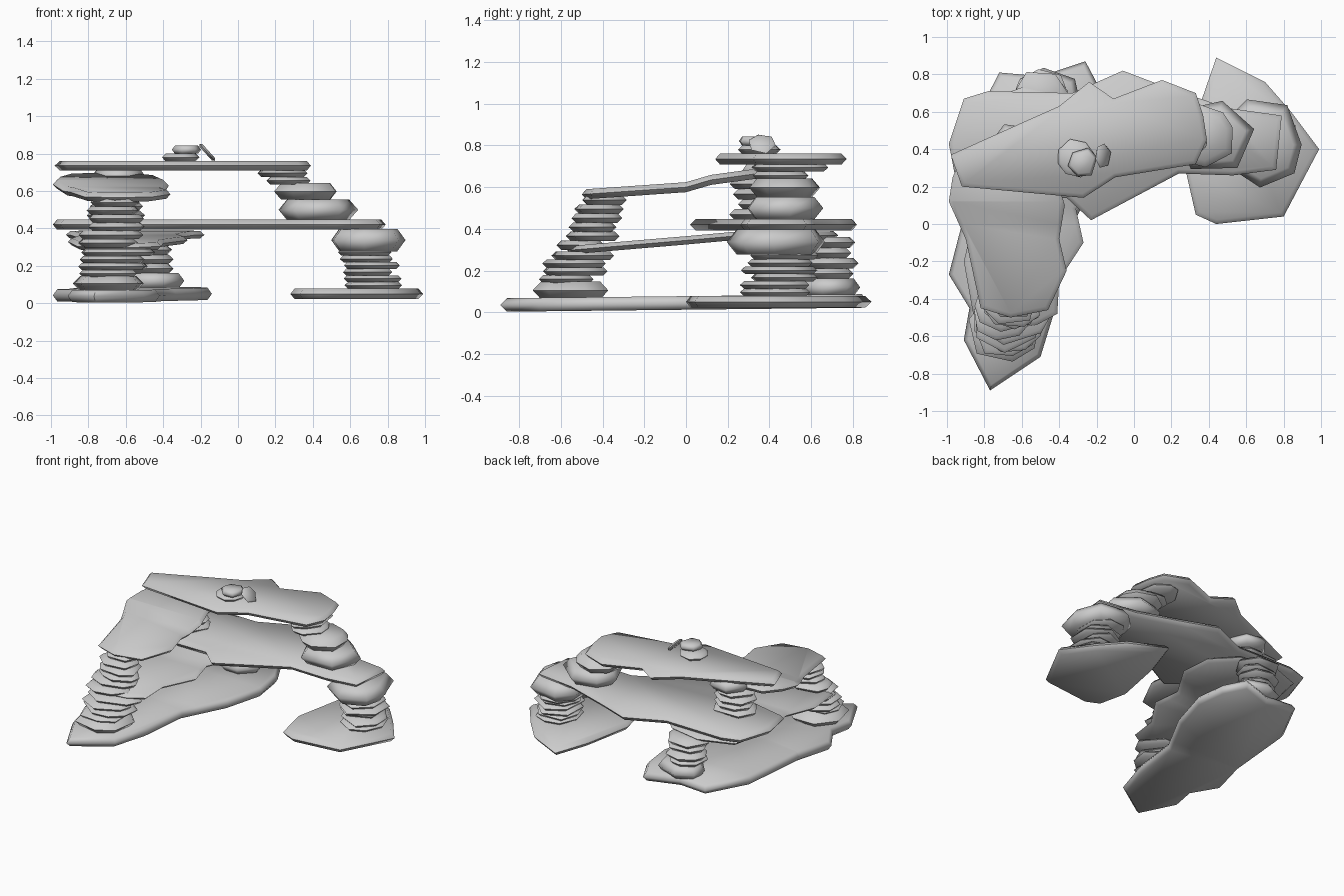
import bpy
import bmesh
import math
import random
from mathutils import Vector

random.seed(4)

default_cube = bpy.data.objects.get("Cube")
if default_cube:
    bpy.data.objects.remove(default_cube, do_unlink=True)

# Single slate colour
slate = bpy.data.materials.new("slate_grey")
slate.use_nodes = True
slate.diffuse_color = (.6, .6, .6, 1)
slate.node_tree.nodes["Principled BSDF"].inputs["Base Color"].default_value = (.6, .6, .6, 1)


def height_at(profile, y):
    """Interpolate a slope given as (y, z) pairs."""
    if y <= profile[0][0]:
        return profile[0][1]
    for (y_a, z_a), (y_b, z_b) in zip(profile, profile[1:]):
        if y <= y_b:
            return z_a + (z_b - z_a) * (y - y_a) / (y_b - y_a)
    return profile[-1][1]


def finish(name, bm):
    """Turn the bmesh into a shaded object."""
    bmesh.ops.recalc_face_normals(bm, faces=bm.faces[:])
    mesh = bpy.data.meshes.new(name)
    bm.to_mesh(mesh)
    bm.free()
    mesh.materials.append(slate)
    obj = bpy.data.objects.new(name, mesh)
    bpy.context.scene.collection.objects.link(obj)
    bpy.ops.object.select_all(action='DESELECT')
    obj.select_set(True)
    bpy.context.view_layer.objects.active = obj
    bpy.ops.object.shade_smooth_by_angle(angle=math.radians(75))
    return obj


def add_stone(bm, outline, z, thickness, rim):
    """Flat stone whose edge comes to a ridge halfway up."""
    ring = [bm.verts.new((x, y, z)) for x, y in outline]
    for order in (ring, ring[::-1]):
        face = bm.faces.new(order)
        face.normal_update()
        bmesh.ops.inset_individual(bm, faces=[face], thickness=rim,
                                   depth=thickness / 2, use_even_offset=True)


def slab(name, outline, profile, thickness, rim=.022):
    """Large slab that follows a slope along y."""
    bm = bmesh.new()
    add_stone(bm, outline, 0, thickness, rim)
    for y, _ in profile[1:-1]:
        bmesh.ops.bisect_plane(bm, geom=bm.verts[:] + bm.edges[:] + bm.faces[:],
                               plane_co=Vector((0, y, 0)), plane_no=Vector((0, 1, 0)))
    for vert in bm.verts:
        vert.co.z += height_at(profile, vert.co.y)
    return finish(name, bm)


def rough_outline(center, radii):
    """Irregular polygon inside an ellipse."""
    sides = random.choice((6, 7, 8))
    start = random.uniform(0, math.tau)
    points = []
    for i in range(sides):
        angle = start + math.tau * (i + random.uniform(-.2, .2)) / sides
        reach = random.uniform(.95, 1.1)
        points.append((center[0] + radii[0] * reach * math.cos(angle),
                       center[1] + radii[1] * reach * math.sin(angle)))
    return points


def stack(name, count, bottom, top, radii_bottom, radii_top, jitter=.02):
    """Pile of flat stones between two points."""
    bottom, top = Vector(bottom), Vector(top)
    bm = bmesh.new()
    step = (top.z - bottom.z) / count
    for i in range(count):
        t = i / max(count - 1, 1)
        center = bottom.lerp(top, t)
        wobble = random.uniform(.9, 1.08) if count > 1 else 1
        radii = [(a + (b - a) * t) * wobble for a, b in zip(radii_bottom, radii_top)]
        spot = (center.x + random.uniform(-jitter, jitter),
                center.y + random.uniform(-jitter, jitter))
        add_stone(bm, rough_outline(spot, radii), bottom.z + step * (i + .5),
                  step * 1.04, min(step * .5, min(radii) * .2))
    return finish(name, bm)


def single_stone(name, bottom, height, radii):
    top = (bottom[0], bottom[1], bottom[2] + height)
    return stack(name, 1, bottom, top, radii, radii, 0)


# Ground slabs
slab("left_base_slab",
     [(-.77, -.89), (-.5, -.71), (-.42, -.45), (-.38, -.1), (-.22, .2), (-.14, .48),
      (-.17, .7), (-.26, .87), (-.5, .79), (-.72, .81), (-.88, .5), (-.92, 0),
      (-.99, -.27), (-.88, -.45), (-.91, -.62)],
     [(-.9, .035), (0, .045), (.9, .055)], .065)
slab("right_base_slab",
     [(.44, 0), (.8, .04), (.99, .4), (.84, .6), (.7, .76), (.44, .89),
      (.35, .63), (.28, .27), (.33, .05)],
     [(0, .05), (.9, .05)], .056)

# Front pillar, lower and upper parts
single_stone("front_pillar_foot", (-.7, -.56, .065), .08, (.2, .19))
stack("front_pillar_lower", 4, (-.68, -.56, .14), (-.67, -.5, .29), (.17, .15), (.18, .15))
stack("front_pillar_upper", 6, (-.68, -.49, .3), (-.65, -.38, .56), (.18, .13), (.13, .11))

# Rear pillar under the lower terrace
single_stone("rear_pillar_foot", (-.46, .69, .08), .08, (.17, .14))
stack("rear_pillar", 4, (-.48, .69, .16), (-.51, .67, .36), (.13, .12), (.14, .13))

# Sloping terraces on the left
slab("lower_terrace",
     [(-.86, -.48), (-.72, -.57), (-.52, -.54), (-.41, -.48), (-.4, -.3), (-.27, -.1),
      (-.31, .08), (-.18, .3), (-.2, .52), (-.36, .68), (-.6, .73), (-.85, .64),
      (-.92, .3), (-.85, .05), (-.91, -.2)],
     [(-.65, .29), (0, .345), (.22, .365), (.85, .37)], .04)
slab("upper_terrace",
     [(-.82, -.45), (-.66, -.5), (-.46, -.46), (-.36, -.25), (-.4, -.08), (-.37, .1),
      (-.44, .33), (-.62, .42), (-.9, .4), (-.97, .25), (-.99, .12), (-.9, -.08)],
     [(-.5, .565), (0, .6), (.12, .635), (.45, .68)], .048)

# Long bridge slab
slab("bridge_slab",
     [(-.99, .43), (-.95, .22), (-.6, .14), (-.36, .14), (-.23, .02), (.24, .27),
      (.53, .26), (.76, .29), (.79, .58), (.5, .62), (.15, .74), (-.06, .82),
      (-.33, .7), (-.78, .71), (-.91, .67)],
     [(0, .42), (.9, .42)], .054)

# Right pillar
stack("right_pillar", 6, (.71, .44, .078), (.7, .45, .29), (.16, .17), (.16, .17))
single_stone("right_pillar_cap", (.69, .45, .28), .115, (.21, .25))

# Stones carrying the terrace and the top slab
stack("left_support", 4, (-.67, .36, .445), (-.65, .37, .64), (.14, .13), (.16, .15))
single_stone("left_support_cap", (-.64, .4, .64), .075, (.14, .13))
single_stone("right_support_lower", (.42, .47, .447), .105, (.21, .2))
single_stone("right_support_middle", (.37, .47, .555), .085, (.17, .17))
stack("right_support_upper", 2, (.27, .47, .635), (.25, .48, .715), (.13, .15), (.13, .17))

# Top slab
slab("top_slab",
     [(-.98, .37), (-.92, .2), (-.27, .14), (-.1, .25), (.33, .32), (.39, .45),
      (.37, .58), (.33, .7), (.15, .77), (-.11, .67), (-.24, .76), (-.4, .63),
      (-.58, .55)],
     [(0, .735), (.9, .735)], .052)

# Small stones on top
single_stone("lower_pebble", (-.31, .35, .76), .04, (.1, .1))
single_stone("upper_pebble", (-.275, .33, .8), .042, (.075, .08))
leaning = single_stone("leaning_pebble", (0, 0, -.01), .02, (.062, .066))
leaning.location = (-.163, .365, .805)
leaning.rotation_euler = (0, math.radians(48), 0)
